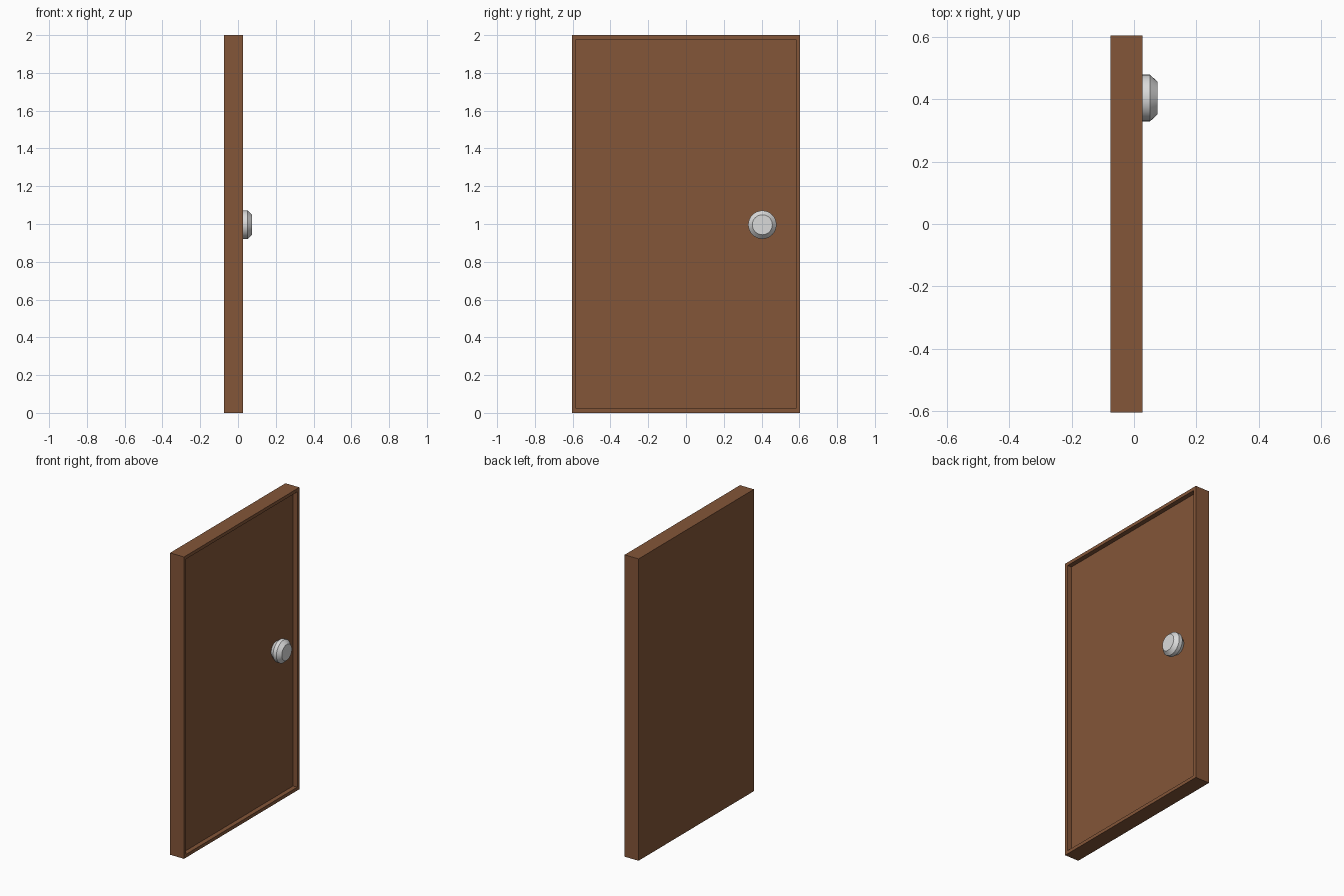
import bpy, bmesh, math
from mathutils import Matrix, Vector

if "Cube" in bpy.data.objects:
    bpy.data.objects.remove(bpy.data.objects["Cube"])


def material(name, rgb):
    m = bpy.data.materials.new(name)
    m.diffuse_color = (*rgb, 1)
    m.use_nodes = True
    m.node_tree.nodes["Principled BSDF"].inputs["Base Color"].default_value = m.diffuse_color
    return m


def add_object(name, bm, mat):
    bmesh.ops.recalc_face_normals(bm, faces=bm.faces[:])
    mesh = bpy.data.meshes.new(name)
    bm.to_mesh(mesh)
    bm.free()
    mesh.materials.append(mat)
    ob = bpy.data.objects.new(name, mesh)
    bpy.context.collection.objects.link(ob)
    return ob


wood = material("brown wood", (0.23, 0.092, 0.04))
metal = material("pale metal", (0.7, 0.7, 0.7))

BACK, FRONT = -0.075, 0.027
HALF_W, HEIGHT = 0.604, 2.0
RIM, DEPTH = 0.031, 0.03

# Door slab with an inset, recessed panel on its +x face
bm = bmesh.new()
bmesh.ops.create_cube(bm, size=1, matrix=Matrix.Translation(((BACK + FRONT) / 2, 0, HEIGHT / 2))
                      @ Matrix.Diagonal((FRONT - BACK, 2 * HALF_W, HEIGHT, 1)))
panel = [f for f in bm.faces if f.normal.x > 0.9]
bmesh.ops.inset_region(bm, faces=panel, thickness=RIM)
inner = bmesh.ops.extrude_face_region(bm, geom=panel)["geom"]
bmesh.ops.translate(bm, vec=(-DEPTH, 0, 0), verts=[v for v in inner if isinstance(v, bmesh.types.BMVert)])
bmesh.ops.delete(bm, geom=panel, context='FACES_ONLY')
add_object("door_slab", bm, wood)

# Round knob: bevelled disc turned about the x axis
profile = [(-0.003, 0), (-0.003, 0.053), (0.027, 0.075), (0.051, 0.075), (0.075, 0.053), (0.075, 0)]
bm = bmesh.new()
verts = [bm.verts.new((x, 0, r)) for x, r in profile]
edges = [bm.edges.new(pair) for pair in zip(verts, verts[1:])]
bmesh.ops.spin(bm, geom=verts + edges, cent=(0, 0, 0), axis=(1, 0, 0), angle=math.tau, steps=32)
bmesh.ops.remove_doubles(bm, verts=bm.verts[:], dist=0.0001)
knob = add_object("door_knob", bm, metal)
knob.location = Vector((0, 0.404, 0.996))
bpy.context.view_layer.objects.active = knob
knob.select_set(True)
bpy.ops.object.shade_smooth_by_angle(angle=math.radians(30))
